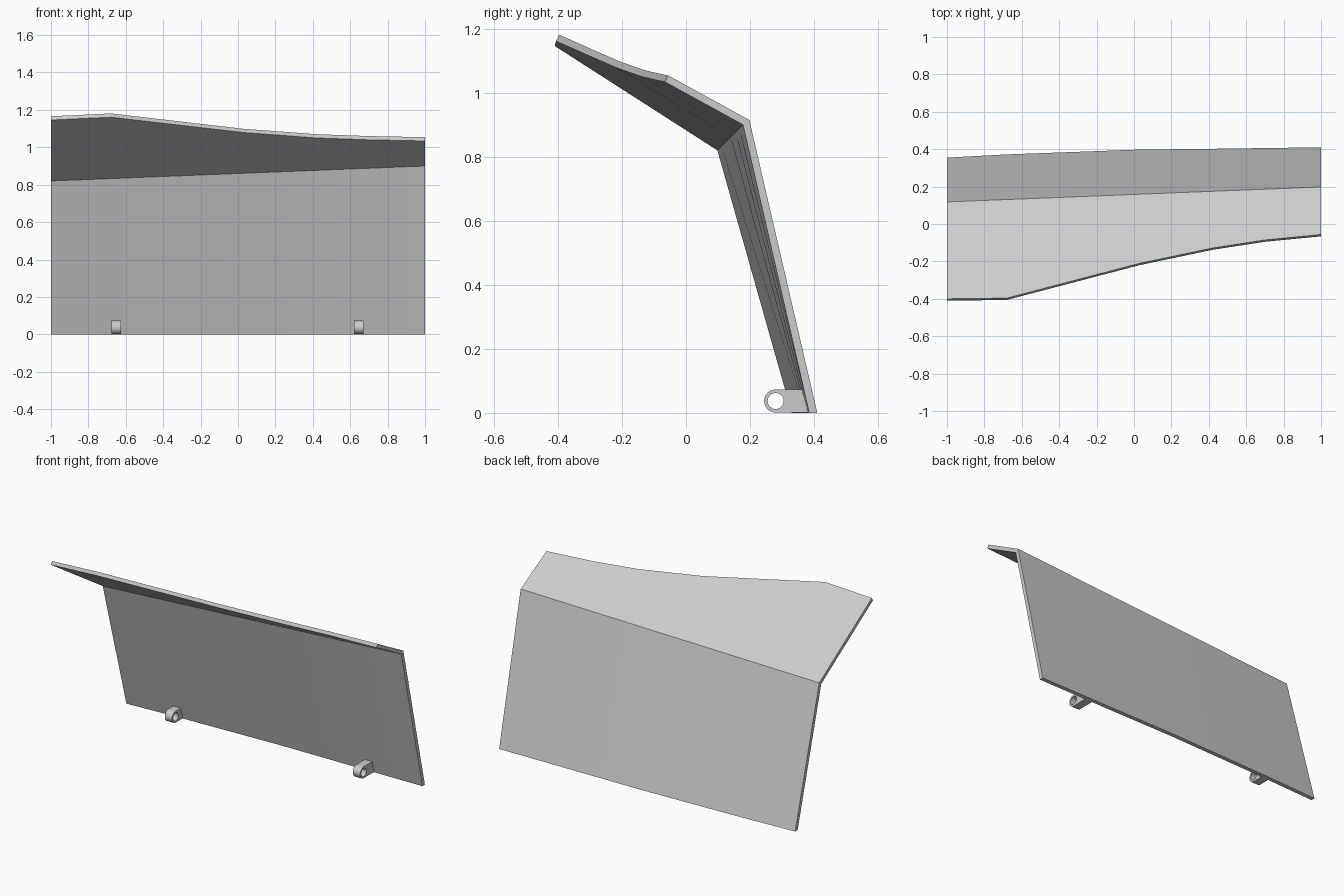
import bpy
import bmesh
import math

if "Cube" in bpy.data.objects:
    bpy.data.objects.remove(bpy.data.objects["Cube"], do_unlink=True)

GREY = (0.6, 0.6, 0.6, 1.0)
mat = bpy.data.materials.new("light_grey")
mat.use_nodes = True
mat.diffuse_color = GREY
mat.node_tree.nodes["Principled BSDF"].inputs["Base Color"].default_value = GREY


def finish(bm, name, angle):
    """Turn a bmesh into a shaded, coloured object."""
    bmesh.ops.recalc_face_normals(bm, faces=bm.faces)
    mesh = bpy.data.meshes.new(name)
    bm.to_mesh(mesh)
    bm.free()
    mesh.materials.append(mat)
    obj = bpy.data.objects.new(name, mesh)
    bpy.context.collection.objects.link(obj)
    bpy.ops.object.select_all(action="DESELECT")
    obj.select_set(True)
    bpy.context.view_layer.objects.active = obj
    bpy.ops.object.shade_smooth_by_angle(angle=math.radians(angle))
    return obj


def loft(bm, rings, closed):
    """Skin a row of closed rings; join last to first, or cap both ends."""
    rows = [[bm.verts.new(p) for p in ring] for ring in rings]
    pairs = list(zip(rows, rows[1:]))
    if closed:
        pairs.append((rows[-1], rows[0]))
    for a, b in pairs:
        for i in range(len(a)):
            j = (i + 1) % len(a)
            bm.faces.new((a[i], a[j], b[j], b[i]))
    return rows


# Folded panel: stations of x, back foot y, lip y, lip z
stations = [
    (-1.0, 0.355, -0.400, 1.166),
    (-0.68, 0.372, -0.396, 1.181),
    (0.03, 0.398, -0.210, 1.099),
    (0.42, 0.402, -0.128, 1.070),
    (0.70, 0.406, -0.085, 1.060),
    (1.0, 0.410, -0.056, 1.054),
]


def panel_section(x, foot, lip_y, lip_z):
    rise = 0.04 * x
    return [
        (x, foot - 0.025, 0),
        (x, foot, 0),
        (x, 0.158 + rise, 0.875 + rise),
        (x, lip_y, lip_z),
        (x, lip_y - 0.01, lip_z - 0.02),
        (x, 0.138 + rise, 0.86 + rise),
    ]


bm = bmesh.new()
ends = loft(bm, [panel_section(*s) for s in stations], closed=False)
for row in (ends[0], ends[-1]):
    bm.faces.new((row[0], row[1], row[2], row[5]))
    bm.faces.new((row[2], row[3], row[4], row[5]))
finish(bm, "folded_panel", 15)


# Hinge lugs: rounded front, square back sunk into the panel, pin hole through
def hinge_lug(name, x, reach, width=0.05, segments=32):
    cy, cz, radius, hole = 0.28, 0.037, 0.036, 0.025
    rings = []
    for k in range(segments):
        a = math.tau * k / segments
        c, s = math.cos(a), math.sin(a)
        y, z = cy + radius * c, cz + radius * s
        if c > 1e-6:
            m = max(c, abs(s))
            z = cz + radius * s / m
            y = cy + (reach - 0.25 * z) * c / m
        hy, hz = cy + hole * c, cz + hole * s
        lo, hi = x - width / 2, x + width / 2
        rings.append([(lo, y, z), (hi, y, z), (hi, hy, hz), (lo, hy, hz)])
    bm = bmesh.new()
    loft(bm, rings, closed=True)
    finish(bm, name, 30)


hinge_lug("right_hinge_lug", -0.65, 0.08)
hinge_lug("left_hinge_lug", 0.645, 0.11)
